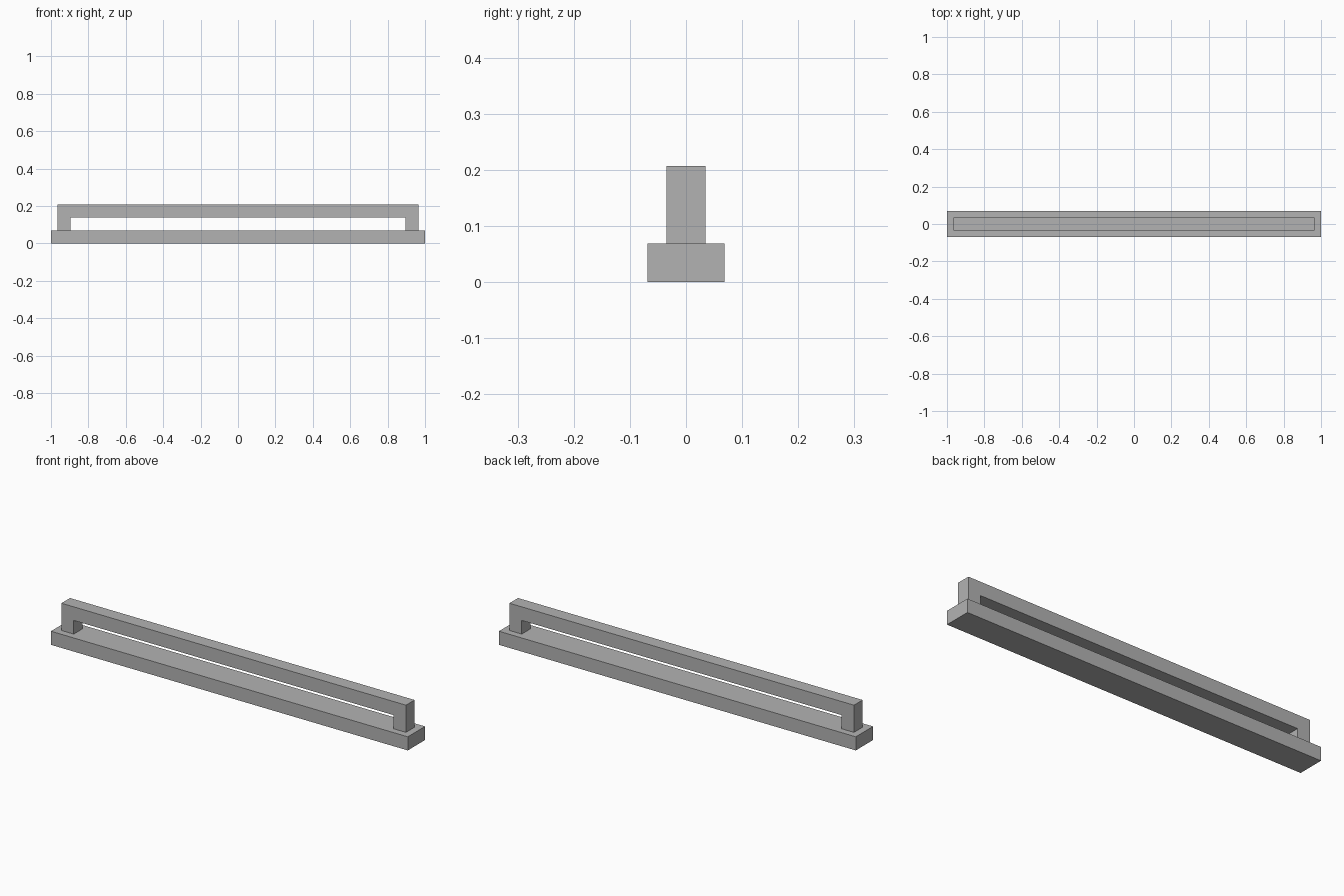
import bpy
import bmesh

cube = bpy.data.objects.get("Cube")
if cube:
    bpy.data.objects.remove(cube, do_unlink=True)

# The whole model is laid out on one module
U = 2 / 29

grey = bpy.data.materials.new("plain_grey")
grey.use_nodes = True
colour = (0.45, 0.45, 0.45, 1)
grey.diffuse_color = colour
grey.node_tree.nodes["Principled BSDF"].inputs["Base Color"].default_value = colour


def extrude_profile(name, profile, depth):
    """Extrude an xz outline along y, centred on y = 0."""
    bm = bmesh.new()
    face = bm.faces.new([bm.verts.new((x, -depth / 2, z)) for x, z in profile])
    result = bmesh.ops.extrude_face_region(bm, geom=[face])
    moved = [v for v in result["geom"] if isinstance(v, bmesh.types.BMVert)]
    bmesh.ops.translate(bm, verts=moved, vec=(0, depth, 0))
    bmesh.ops.recalc_face_normals(bm, faces=bm.faces)
    mesh = bpy.data.meshes.new(name)
    bm.to_mesh(mesh)
    bm.free()
    mesh.materials.append(grey)
    obj = bpy.data.objects.new(name, mesh)
    bpy.context.collection.objects.link(obj)
    return obj


def mirrored(half):
    """Complete a right-hand outline with its reflection in x."""
    return half + [(-x, z) for x, z in reversed(half)]


# Long flat base
extrude_profile("base", mirrored([(1, 0), (1, U)]), 2 * U)

# Raised rail with a foot at each end
outer = 1 - U / 2
inner = outer - U
rail = [(inner, 2 * U), (inner, U), (outer, U), (outer, 3 * U)]
extrude_profile("rail", mirrored(rail), U)
